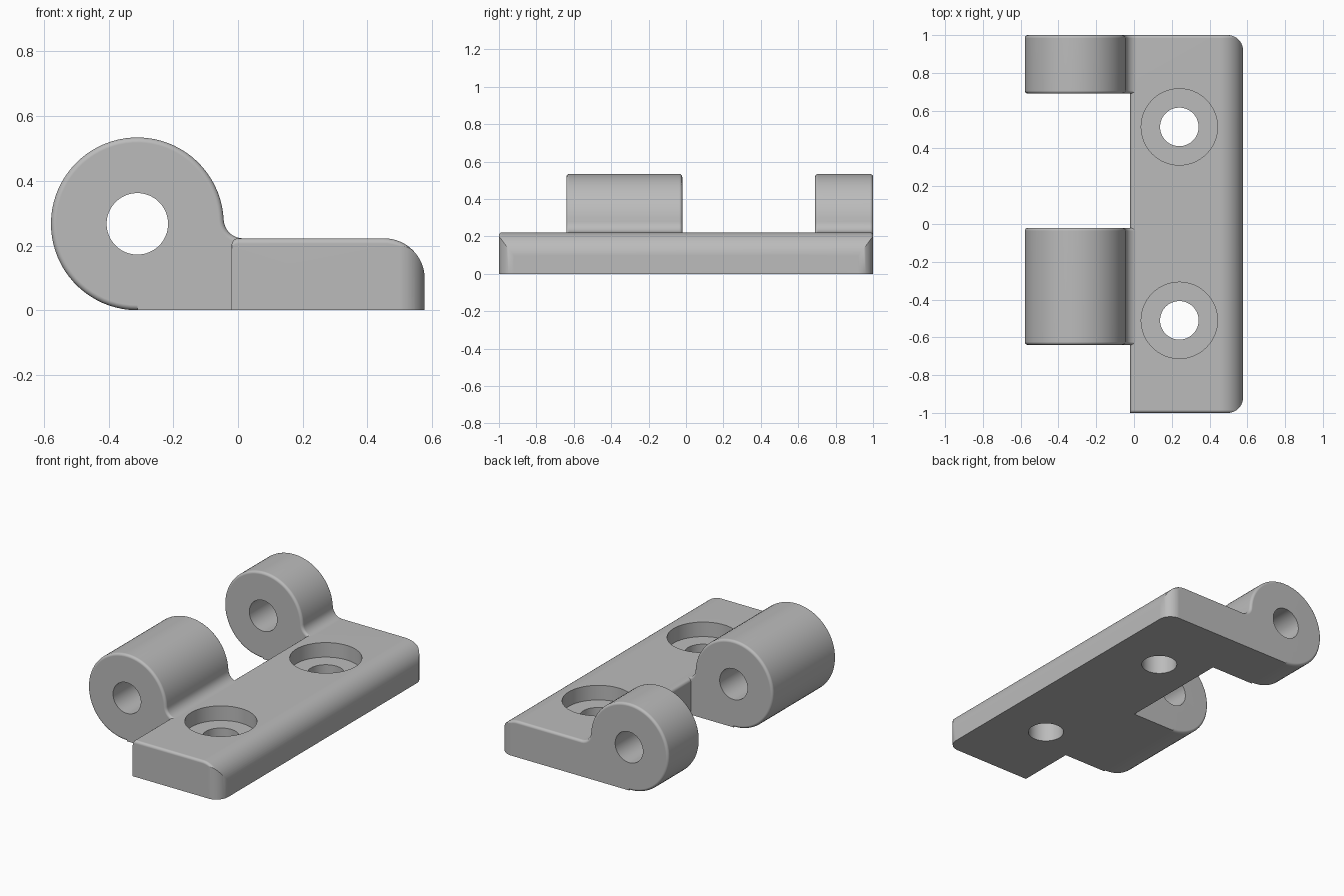
import bpy, bmesh
from math import sin, cos, pi, radians, sqrt, atan2
from mathutils import Matrix

cube = bpy.data.objects.get("Cube")
if cube:
    bpy.data.objects.remove(cube, do_unlink=True)

# Main sizes
TOP = 0.222                      # plate thickness
LEFT, RIGHT = -0.02, 0.577       # plate sides
EDGE, CORNER, SOFT = 0.125, 0.08, 0.016
KX, KZ, KR = -0.311, 0.267, 0.267   # knuckle centre and radius
FILLET = 0.06

grey = bpy.data.materials.new("plain grey")
grey.use_nodes = True
colour = (0.5, 0.5, 0.5, 1)
grey.diffuse_color = colour
grey.node_tree.nodes["Principled BSDF"].inputs["Base Color"].default_value = colour


def arc(cx, cz, r, a0, a1, n):
    return [(cx + r * cos(a0 + (a1 - a0) * i / n),
             cz + r * sin(a0 + (a1 - a0) * i / n)) for i in range(n + 1)]


def new_object(name, bm):
    bmesh.ops.recalc_face_normals(bm, faces=bm.faces)
    mesh = bpy.data.meshes.new(name)
    bm.to_mesh(mesh)
    bm.free()
    mesh.materials.append(grey)
    obj = bpy.data.objects.new(name, mesh)
    bpy.context.collection.objects.link(obj)
    return obj


def loft(name, sections):
    """Skin a list of 3D rings with equal point counts and cap both ends."""
    bm = bmesh.new()
    rings = [[bm.verts.new(p) for p in ring] for ring in sections]
    n = len(rings[0])
    for a, b in zip(rings, rings[1:]):
        for i in range(n):
            j = (i + 1) % n
            bm.faces.new((a[i], a[j], b[j], b[i]))
    bm.faces.new(rings[0])
    bm.faces.new(rings[-1])
    return new_object(name, bm)


def soft_ends(name, profile, y0, y1, steps=4):
    """Extrude profile(inset) along y with rounded end edges."""
    turns = [i * pi / 2 / steps for i in range(steps + 1)]
    ends = [(SOFT * (1 - cos(t)), SOFT * (1 - sin(t))) for t in turns]
    near = [(y0 + dy, inset) for dy, inset in ends]
    far = [(y1 - dy, inset) for dy, inset in reversed(ends)]
    return loft(name, [[(x, y, z) for x, z in profile(inset)] for y, inset in near + far])


def plate_profile(t):
    return ([(LEFT, 0), (RIGHT, 0)]
            + arc(RIGHT - EDGE, TOP - EDGE - t, EDGE, 0, pi / 2, 16)
            + arc(LEFT + 0.02, TOP - 0.02 - t, 0.02, pi / 2, pi, 4))


def knuckle_profile(t):
    # Barrel, flat foot and concave blend that runs into the plate
    cz = TOP + FILLET
    cx = KX + sqrt((KR + FILLET) ** 2 - (cz - KZ) ** 2)
    a = atan2(cz - KZ, cx - KX)
    barrel = arc(KX, KZ, KR - t, a, 1.5 * pi, 56)
    blend = arc(cx, cz, FILLET + t, 1.5 * pi, pi + a, 8)
    return blend[:-1] + barrel + [(KX, 0), (0.05, 0), (0.05, 0.19)]


def cylinder(name, r, depth, place, segments=64):
    bm = bmesh.new()
    bmesh.ops.create_cone(bm, cap_ends=True, segments=segments, radius1=r, radius2=r,
                          depth=depth, matrix=place)
    return new_object(name, bm)


def combine(obj, other, operation):
    other.hide_render = True
    mod = obj.modifiers.new(operation.lower(), 'BOOLEAN')
    mod.operation, mod.solver, mod.object = operation, 'EXACT', other
    with bpy.context.temp_override(object=obj, active_object=obj, selected_objects=[obj]):
        bpy.ops.object.modifier_apply(modifier=mod.name)
    bpy.data.objects.remove(other, do_unlink=True)


# Mounting plate, with its two outer corners rounded
leaf = soft_ends("hinge_leaf", plate_profile, -1, 1)
outline = ([(-0.5, -1)]
           + arc(RIGHT - CORNER, CORNER - 1, CORNER, -pi / 2, 0, 12)
           + arc(RIGHT - CORNER, 1 - CORNER, CORNER, 0, pi / 2, 12)
           + [(-0.5, 1)])
combine(leaf, loft("corner_outline", [[(x, y, z) for x, y in outline] for z in (-0.5, 0.5)]),
        'INTERSECT')

# Wide and narrow knuckles
for name, y0, y1 in (("wide_knuckle", -0.64, -0.02), ("narrow_knuckle", 0.69, 1)):
    combine(leaf, soft_ends(name, knuckle_profile, y0, y1), 'UNION')

# Pin bore through both knuckles
bore = Matrix.Translation((KX, 0, KZ)) @ Matrix.Rotation(pi / 2, 4, 'X')
combine(leaf, cylinder("pin_bore", 0.095, 3, bore), 'DIFFERENCE')

# Counterbored screw holes
for y in (-0.51, 0.514):
    for name, r, z in (("screw_hole", 0.102, 0), ("counterbore", 0.202, 0.632)):
        combine(leaf, cylinder(name, r, 1, Matrix.Translation((0.24, y, z))), 'DIFFERENCE')

# Smooth curved faces, keep real edges sharp
bpy.ops.object.select_all(action='DESELECT')
leaf.select_set(True)
bpy.context.view_layer.objects.active = leaf
bpy.ops.object.shade_smooth_by_angle(angle=radians(30))
normals = leaf.modifiers.new("even_normals", 'WEIGHTED_NORMAL')
normals.keep_sharp = True
